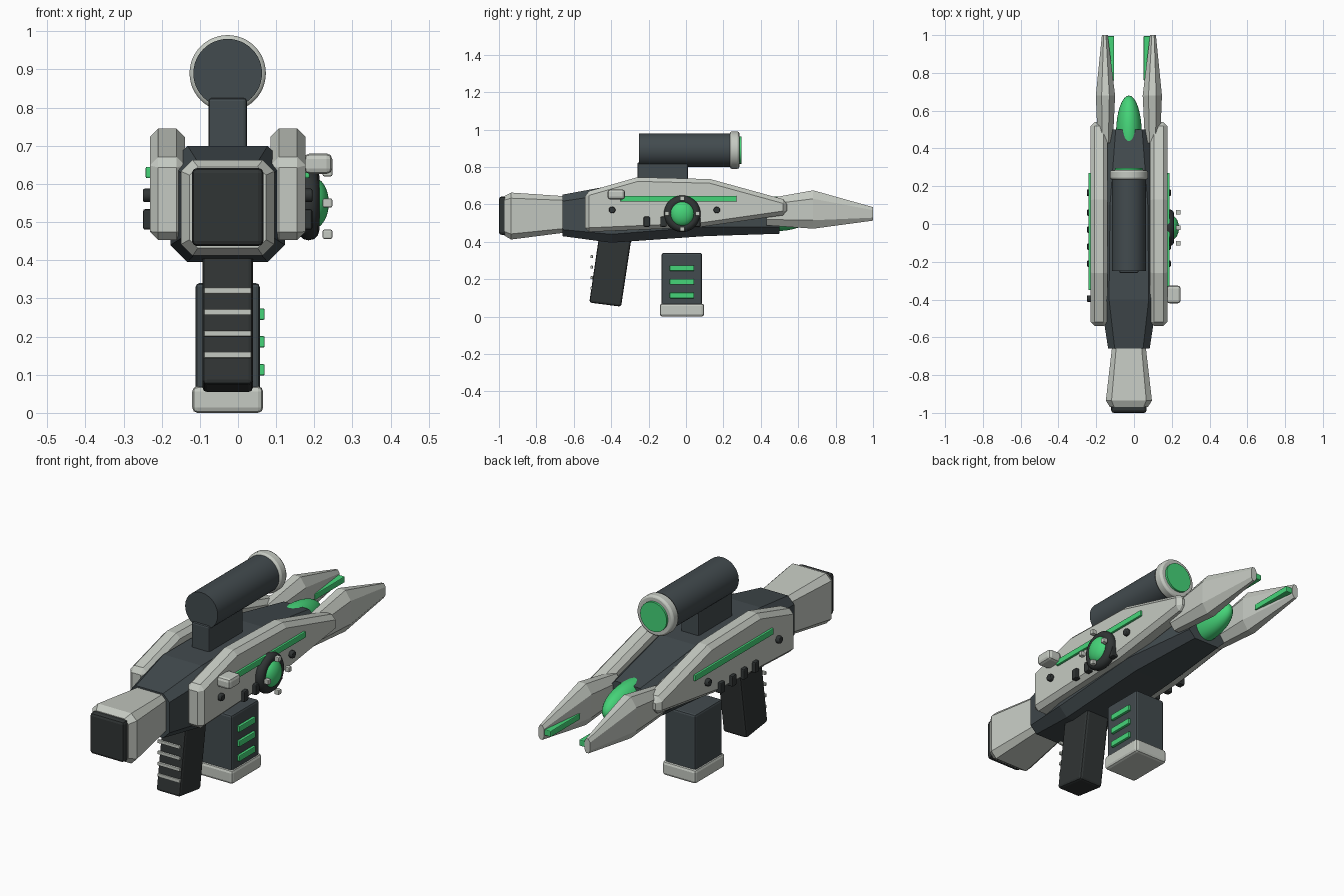
import bpy, bmesh, math
from mathutils import Matrix

if "Cube" in bpy.data.objects:
    bpy.data.objects.remove(bpy.data.objects["Cube"])

CX = -0.027  # weapon centre line


def material(name, rgb):
    m = bpy.data.materials.new(name)
    m.diffuse_color = (*rgb, 1)
    m.use_nodes = True
    m.node_tree.nodes["Principled BSDF"].inputs["Base Color"].default_value = m.diffuse_color
    return m


DARK = material("dark_slate", (0.055, 0.07, 0.077))
BLACK = material("near_black", (0.03, 0.035, 0.035))
LIGHT = material("pale_grey", (0.56, 0.59, 0.54))
GREEN = material("glow_green", (0.06, 0.66, 0.19))


def finish(name, bm, mat, bevel=0, segments=1, smooth=False):
    bmesh.ops.recalc_face_normals(bm, faces=bm.faces)
    me = bpy.data.meshes.new(name)
    bm.to_mesh(me)
    bm.free()
    ob = bpy.data.objects.new(name, me)
    bpy.context.collection.objects.link(ob)
    me.materials.append(mat)
    if bevel:
        b = ob.modifiers.new("bevel", 'BEVEL')
        b.width, b.segments, b.limit_method = bevel, segments, 'ANGLE'
    if smooth:
        bpy.context.view_layer.objects.active = ob
        ob.select_set(True)
        bpy.ops.object.shade_smooth_by_angle(angle=math.radians(40))
        ob.select_set(False)
    return ob


def box(name, x, y, z, mat, bevel=0.006, segments=2):
    """Box from (min, max) pairs."""
    bm = bmesh.new()
    bmesh.ops.create_cube(bm, size=1)
    for v in bm.verts:
        v.co = [(a + b) / 2 + c * (b - a) for (a, b), c in zip((x, y, z), v.co)]
    return finish(name, bm, mat, bevel, segments)


def cylinder(name, start, length, radius, axis, mat, sides=40, bevel=0):
    """Cylinder growing from start along 'X' or 'Y'."""
    bm = bmesh.new()
    bmesh.ops.create_cone(bm, cap_ends=True, segments=sides, radius1=radius,
                          radius2=radius, depth=abs(length))
    rot = Matrix.Rotation(math.pi / 2, 4, 'Y' if axis == 'X' else 'X')
    mid = list(start)
    mid['XY'.index(axis)] += length / 2
    bm.transform(Matrix.Translation(mid) @ rot)
    return finish(name, bm, mat, bevel, 2, True)


def ellipsoid(name, center, radii, mat):
    bm = bmesh.new()
    bmesh.ops.create_uvsphere(bm, u_segments=32, v_segments=20, radius=1)
    bm.transform(Matrix.Translation(center) @ Matrix.Diagonal((*radii, 1)))
    return finish(name, bm, mat, smooth=True)


def loft(name, rings, mat):
    """Chamfered-rectangle sections: (y, x0, x1, z0, z1, chamfer x, chamfer z)."""
    bm = bmesh.new()
    loops = []
    for y, a, b, c, d, k, m in rings:
        pts = [(a + k, c), (b - k, c), (b, c + m), (b, d - m),
               (b - k, d), (a + k, d), (a, d - m), (a, c + m)]
        loops.append([bm.verts.new((x, y, z)) for x, z in pts])
    for p, q in zip(loops, loops[1:]):
        for i in range(8):
            j = (i + 1) % 8
            bm.faces.new((p[i], p[j], q[j], q[i]))
    bm.faces.new(loops[0])
    bm.faces.new(loops[-1])
    return finish(name, bm, mat)


def prism(name, profile, x0, x1, mat, bevel, segments=1):
    """Side (y, z) profile extruded across x."""
    bm = bmesh.new()
    f = bm.faces.new([bm.verts.new((x0, y, z)) for y, z in profile])
    ext = bmesh.ops.extrude_face_region(bm, geom=[f])
    for v in ext["geom"]:
        if isinstance(v, bmesh.types.BMVert):
            v.co.x = x1
    return finish(name, bm, mat, bevel, segments)


def mid(y, hw, z0, z1, k):
    return (y, CX - hw, CX + hw, z0, z1, k, k)


# Main receiver and stock
loft("receiver", [mid(-0.66, 0.11, 0.43, 0.652, 0.035), mid(-0.40, 0.15, 0.395, 0.70, 0.045),
                  mid(0.10, 0.15, 0.43, 0.70, 0.05), mid(0.5, 0.105, 0.443, 0.63, 0.035)], DARK)
loft("stock", [mid(-0.97, 0.10, 0.432, 0.645, 0.022), mid(-0.935, 0.122, 0.412, 0.663, 0.03),
               mid(-0.64, 0.088, 0.45, 0.643, 0.022)], LIGHT)
box("butt_pad", (CX - 0.094, CX + 0.094), (-1.0, -0.955), (0.437, 0.642), BLACK, 0.014)

# Glowing emitter at the muzzle
ellipsoid("emitter_core", (CX, 0.48, 0.55), (0.068, 0.20, 0.093), GREEN)

# Mirrored side parts
PLATE = [(-0.54, 0.665), (-0.26, 0.745), (0.13, 0.735), (0.54, 0.622),
         (0.54, 0.545), (0.07, 0.478), (-0.54, 0.452)]
for side, s in (("right", 1), ("left", -1)):
    def X(a, b):
        return tuple(sorted((CX + s * a, CX + s * b)))

    prism("side_plate_" + side, PLATE, *X(0.112, 0.204), LIGHT, 0.022)
    loft("muzzle_prong_" + side,
         [(y, *X(a, b), c, d, (b - a) * 0.3, (d - c) * 0.22) for y, a, b, c, d in
          ((0.43, 0.085, 0.165, 0.488, 0.63), (0.68, 0.073, 0.175, 0.47, 0.675),
           (1.0, 0.112, 0.143, 0.513, 0.585))], LIGHT)
    box("prong_glow_strip_" + side, X(0.078, 0.115), (0.76, 0.995), (0.535, 0.565), GREEN, 0.004)
    box("side_glow_strip_" + side, X(0.195, 0.215), (-0.35, 0.27), (0.615, 0.645), GREEN, 0.004)
    for i, y in enumerate((-0.395, 0.165)):
        cylinder(f"plate_bolt_{side}_{i}", (CX + s * 0.19, y, 0.57), s * 0.032, 0.018, 'X',
                 BLACK, 12, 0.004)
    for i in range(4):
        y = -0.21 + i * 0.09
        box(f"vent_{side}_{i}", X(0.19, 0.222), (y - 0.017, y + 0.017), (0.48, 0.534),
            BLACK, 0.006)

# Right-hand power dial with four studs
bm = bmesh.new()
N, M = 40, 12
grid = [[bm.verts.new((0.185 + 0.028 * math.sin(v),
                       -0.02 + (0.072 + 0.026 * math.cos(v)) * math.cos(u),
                       0.55 + (0.072 + 0.026 * math.cos(v)) * math.sin(u)))
         for v in (2 * math.pi * j / M for j in range(M))]
        for u in (2 * math.pi * i / N for i in range(N))]
for i in range(N):
    for j in range(M):
        p, q = grid[i], grid[(i + 1) % N]
        bm.faces.new((p[j], q[j], q[(j + 1) % M], p[(j + 1) % M]))
finish("dial_ring", bm, BLACK, smooth=True)
ellipsoid("dial_glow", (0.195, -0.02, 0.55), (0.043, 0.066, 0.068), GREEN)
for i in range(4):
    y = -0.02 + 0.082 * math.cos(i * math.pi / 2)
    z = 0.55 + 0.082 * math.sin(i * math.pi / 2)
    box(f"dial_stud_{i}", (0.222, 0.247), (y - 0.012, y + 0.012), (z - 0.012, z + 0.012),
        LIGHT, 0.004)
box("charging_handle", (0.173, 0.247), (-0.42, -0.326), (0.626, 0.68), LIGHT, 0.015)

# Grip with rear ribs
prism("grip", [(-0.465, 0.43), (-0.29, 0.43), (-0.347, 0.053), (-0.517, 0.075)],
      CX - 0.066, CX + 0.066, BLACK, 0.012, 2)
for i in range(4):
    z = 0.32 - i * 0.056
    box(f"grip_rib_{i}", (CX - 0.062, CX + 0.062), (-0.511, -0.498), (z - 0.008, z + 0.008),
        LIGHT, 0.003)

# Magazine
box("magazine", (CX - 0.084, CX + 0.084), (-0.13, 0.086), (0.05, 0.34), DARK, 0.01)
box("magazine_base", (CX - 0.093, CX + 0.093), (-0.14, 0.097), (0.0, 0.07), LIGHT, 0.014)
for i in range(3):
    z = 0.113 + i * 0.073
    box(f"magazine_glow_{i}", (0.05, 0.07), (-0.087, 0.043), (z - 0.015, z + 0.015), GREEN, 0.004)

# Scope
box("scope_mount", (CX - 0.05, CX + 0.05), (-0.26, 0.01), (0.66, 0.825), DARK, 0.008)
cylinder("scope_tube", (CX, -0.25, 0.89), 0.51, 0.09, 'Y', DARK, 48)
cylinder("scope_ring", (CX, 0.235, 0.89), 0.05, 0.1, 'Y', LIGHT, 48, 0.01)
cylinder("scope_lens", (CX, 0.26, 0.89), 0.036, 0.073, 'Y', GREEN, 48)
